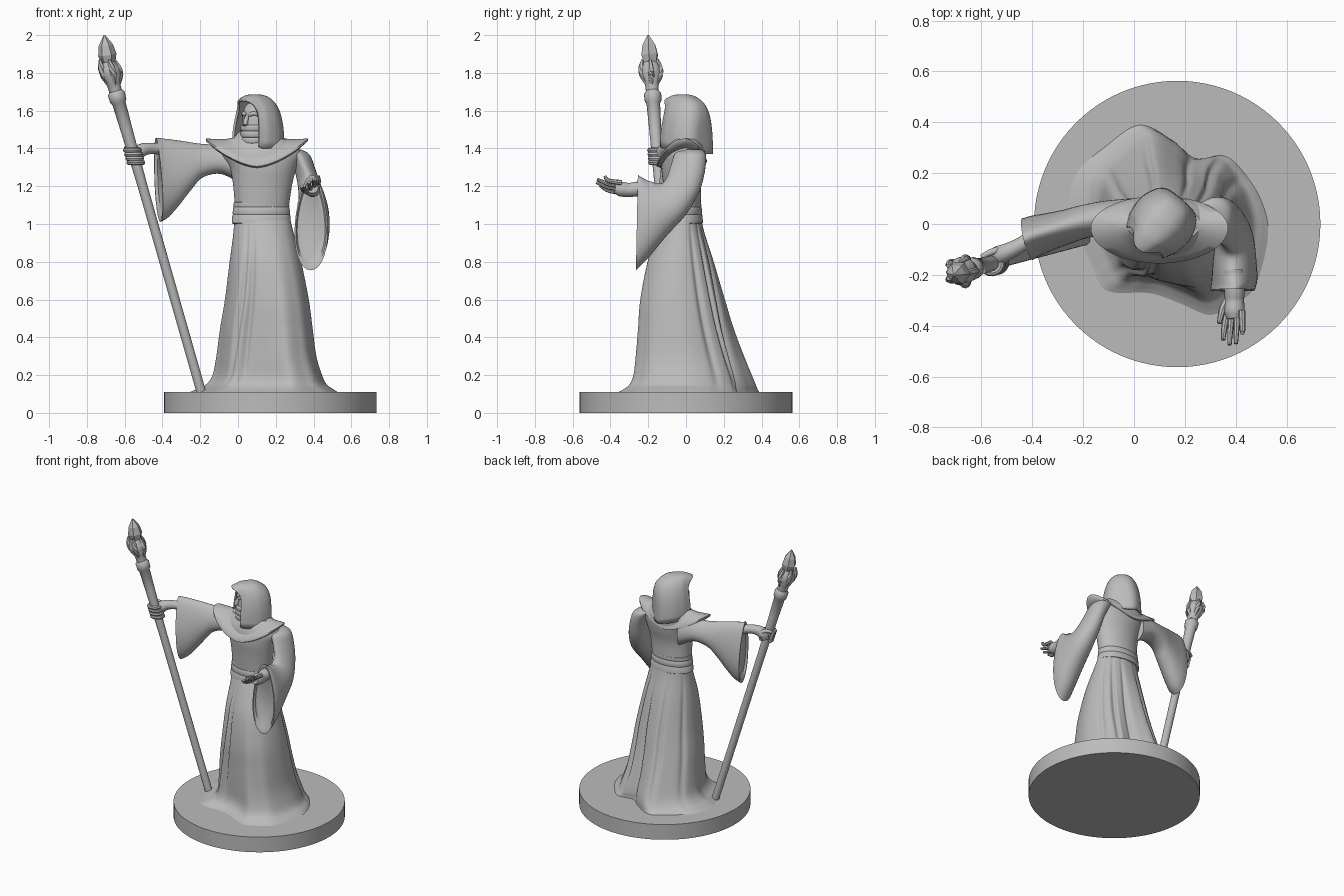
import bpy, bmesh, math
from mathutils import Vector as V

cube = bpy.data.objects.get("Cube")
if cube:
    bpy.data.objects.remove(cube)

stone = bpy.data.materials.new("stone_grey")
stone.use_nodes = True
GREY = (0.5, 0.5, 0.5, 1)
stone.diffuse_color = GREY
stone.node_tree.nodes["Principled BSDF"].inputs["Base Color"].default_value = GREY


def finish(name, bm, angle=40):
    bmesh.ops.recalc_face_normals(bm, faces=bm.faces)
    me = bpy.data.meshes.new(name)
    bm.to_mesh(me)
    bm.free()
    me.materials.append(stone)
    me.polygons.foreach_set("use_smooth", [True] * len(me.polygons))
    me.set_sharp_from_angle(angle=math.radians(angle))
    ob = bpy.data.objects.new(name, me)
    bpy.context.collection.objects.link(ob)
    return ob


def loft(name, rings, caps=(True, True), closed=True, angle=40):
    bm = bmesh.new()
    rows = [[bm.verts.new(p) for p in r] for r in rings]
    n = len(rows[0])
    for a, b in zip(rows, rows[1:]):
        for i in range(n if closed else n - 1):
            j = (i + 1) % n
            bm.faces.new((a[i], a[j], b[j], b[i]))
    for cap, row in zip(caps, (rows[0], rows[-1])):
        if cap:
            bm.faces.new(row)
    return finish(name, bm, angle)


def spline(pts, steps, loop=False):
    """Smooth curve through tuples of any length."""
    n, out = len(pts), []
    get = (lambda i: pts[i % n]) if loop else (lambda i: pts[max(0, min(n - 1, i))])
    for i in range(n if loop else n - 1):
        quad = [get(i + k) for k in (-1, 0, 1, 2)]
        for s in range(steps):
            t = s / steps
            out.append(tuple(
                b + t * ((c - a) + t * (2 * a - 5 * b + 4 * c - d + t * (3 * (b - c) + d - a))) / 2
                for a, b, c, d in zip(*quad)))
    return out if loop else out + [tuple(pts[-1])]


def circle(n):
    return [(math.cos(math.tau * i / n), math.sin(math.tau * i / n)) for i in range(n)]


def tube(name, pts, sides=10, steps=4, angle=40):
    """Round limb through (x, y, z, radius) points."""
    p = spline(pts, steps) if steps > 1 else pts
    rings = []
    for i, q in enumerate(p):
        d = V(p[min(i + 1, len(p) - 1)][:3]) - V(p[max(i - 1, 0)][:3])
        rot = d.to_track_quat('Z', 'Y')
        rings.append([V(q[:3]) + rot @ V((c * q[3], s * q[3], 0)) for c, s in circle(sides)])
    return loft(name, rings, angle=angle)


def body(name, rows, steps=4, n=48):
    """Oval rings from (z, x min, x max, y min, y max)."""
    rings = [[((a + b) / 2 + (b - a) / 2 * u, (c + d) / 2 + (d - c) / 2 * v, z) for u, v in circle(n)]
             for z, a, b, c, d in spline(rows, steps)]
    return loft(name, rings)


# Round base
bm = bmesh.new()
bmesh.ops.create_cone(bm, cap_ends=True, segments=96, radius1=0.563, radius2=0.563, depth=0.11)
bmesh.ops.translate(bm, verts=bm.verts, vec=(0.17, 0, 0.055))
finish("base", bm)

# Skirt: a wavy hem that settles into an oval waist, with pressed folds (angle, depth, drift)
hem = [(-.26, .06), (-.23, .2), (-.11, .31), (.02, .39), (.15, .33), (.24, .26), (.35, .27),
       (.42, .22), (.5, .1), (.53, -.04), (.48, -.24), (.4, -.31), (.3, -.355), (.18, -.31),
       (.06, -.27), (-.11, -.26), (-.17, -.16), (-.22, -.04)]
unit = [V(((x - .135) / .395, (y - .018) / .372)) for x, y in spline(hem, 12, True)]
skirt = [(.108, -.26, .53, -.36, .39), (.125, -.22, .505, -.33, .38), (.15, -.17, .47, -.3, .37),
         (.2, -.135, .445, -.28, .35), (.3, -.115, .415, -.27, .31), (.45, -.095, .395, -.26, .255),
         (.6, -.07, .375, -.25, .21), (.8, -.045, .335, -.21, .15), (.95, -.025, .295, -.15, .1),
         (1.03, -.02, .275, -.115, .08)]
folds = [(-122, .1, -14), (-109, .09, -12), (25, .07, 0), (48, .1, 0), (72, .08, 0),
         (112, .06, 0), (150, .05, 0)]
rings = []
for z, a, b, c, d in spline(skirt, 6):
    h = min(1, max(0, (1.03 - z) / .92))
    press = max(0, math.sin(math.pi * h)) ** .7
    ring = []
    for u in unit:
        ang = math.degrees(math.atan2(u.y, u.x))
        r = 1 + (u.length - 1) * h
        r -= press * sum(k * math.exp(-((ang - f - g * h) / 4.2) ** 2) for f, k, g in folds)
        p = u.normalized() * r
        ring.append(((a + b) / 2 + (b - a) / 2 * p.x, (c + d) / 2 + (d - c) / 2 * p.y, z))
    rings.append(ring)
loft("robe_skirt", rings, angle=70)

# Torso and layered sash
body("robe_torso", [(1.06, -.015, .265, -.11, .08), (1.2, -.025, .285, -.12, .08),
                    (1.3, -.045, .31, -.13, .1), (1.38, -.09, .335, -.12, .105),
                    (1.45, -.03, .26, -.08, .08)])
sash = [(z, -.033 + k, .28 - k, -.122 + k, .09 - k) for z, k in
        ((1, .008), (1.005, 0), (1.045, .003), (1.05, .006), (1.055, .004), (1.085, .007),
         (1.09, .01), (1.095, .008), (1.115, .011), (1.12, .018))]
body("sash", sash, 1)

# Shoulder mantle: low at front and back, lifted over the shoulders
rings = []
for k, lift in ((.86, -.025), (1, 0), (1, .012), (.85, .02), (.65, .03), (.45, .05), (.38, .08)):
    ring = []
    for c, s in circle(64):
        edge = 1.315 + .125 * abs(c) ** 1.6 + .01 * s
        flat = max(0, (1 - k) / .62)
        z = edge + (1.40 + .02 * s - edge) * flat + lift
        ring.append((.1 + .27 * k * c, -.015 + (.14 if s < 0 else .125) * k * s, z))
    rings.append(ring)
loft("mantle", rings, angle=60)

# Head, nose and brow, turned to one side
TURN = math.radians(41)
F, S = V((-math.sin(TURN), -math.cos(TURN), 0)), V((-math.cos(TURN), math.sin(TURN), 0))
C = V((.105, 0, 0))


def face(u, s, z):
    return C + F * u + S * s + V((0, 0, z))


def stack(name, rows, n=24):
    """Rings around the head from (z, forward, half depth, half width)."""
    loft(name, [[face(u + d * c, w * s, z) for c, s in circle(n)]
                for z, u, d, w in spline(rows, 3)])


stack("head", [(1.40, 0, .06, .05), (1.44, .01, .07, .06), (1.5, .01, .08, .072),
               (1.56, .005, .082, .074), (1.62, 0, .07, .068), (1.655, 0, .03, .03)])
for z in (1.425, 1.458, 1.491):
    stack("face_wrap", [(z, .015, .08, .07), (z + .005, .015, .088, .076),
                        (z + .028, .015, .089, .077), (z + .034, .015, .08, .07)])
tube("nose", [(*face(.08, 0, 1.58), .008), (*face(.098, 0, 1.545), .013), (*face(.1, 0, 1.515), .013)])
for side in (-1, 1):
    tube("brow", [(*face(.084, .01 * side, 1.575), .009), (*face(.074, .035 * side, 1.585), .011),
                  (*face(.05, .06 * side, 1.575), .007)])

# Hood: arches swept from the nape to a beaked brim
arches = [(-.122, .03, 1.37, 1.54), (-.116, .07, 1.37, 1.59), (-.09, .1, 1.38, 1.64),
          (-.03, .122, 1.39, 1.675), (.03, .116, 1.40, 1.68), (.06, .1, 1.40, 1.668),
          (.076, .09, 1.41, 1.655)]
rings = []
for u, w, z0, z1 in spline(arches, 4):
    ring = []
    for i in range(33):
        a = math.pi * i / 32
        c, s = math.cos(a), math.sin(a)
        tip = max(0, u / .076) * (.055 * s ** 8 + .02 * c ** 4)
        ring.append(face(u + tip, w * math.copysign(abs(c) ** .75, c), z0 + (z1 - z0) * abs(s) ** .85))
    rings.append(ring)
hood = loft("hood", rings, (True, False), False, 60)
shell = hood.modifiers.new("thickness", 'SOLIDIFY')
shell.thickness, shell.offset = .012, 0


# Hanging sleeves: (upper point, lower point, half width), with shallow recessed cuffs
def sleeve(name, rows, side, back):
    flat = spline(rows, 5)
    rings = []
    for q, k, push in [(q, 1, 0) for q in flat] + [(flat[-1], .92, 0), (flat[-1], .84, 1)]:
        top, low = V(q[:3]), V(q[3:6])
        rings.append([(top + low) / 2 + (top - low) / 2 * c * k
                      + V(side) * q[6] * s * k * (1 - .22 * c) + V(back) * push
                      for c, s in circle(32)])
    loft(name, rings, angle=50)


sleeve("right_sleeve", [(.02, .03, 1.42, .02, .03, 1.21, .07), (-.1, .025, 1.42, -.09, .025, 1.265, .065),
                        (-.2, .01, 1.425, -.19, .01, 1.245, .062), (-.28, -.01, 1.437, -.25, -.01, 1.18, .064),
                        (-.35, -.03, 1.447, -.32, -.03, 1.09, .07), (-.4, -.045, 1.453, -.37, -.045, 1.035, .076),
                        (-.435, -.06, 1.457, -.41, -.06, 1.01, .08)], (-.25, 1, 0), (.015, 0, 0))
sleeve("left_sleeve", [(.28, -.03, 1.395, .28, .08, 1.395, .05), (.32, -.06, 1.37, .32, .105, 1.365, .058),
                       (.35, -.08, 1.31, .355, .1, 1.28, .055), (.375, -.1, 1.25, .38, .07, 1.17, .06),
                       (.385, -.13, 1.215, .4, 0, 1.05, .072), (.39, -.19, 1.225, .4, -.1, .94, .083),
                       (.395, -.24, 1.25, .395, -.2, .82, .088), (.39, -.255, 1.26, .385, -.265, .755, .086)],
       (1, 0, 0), (0, .015, 0))


# Staff with collar, claws and a faceted crystal
def axis(z):
    return V((-.2 - .285 * (z - .13), -.06 - .075 * (z - .13), z))


tube("staff", [(*axis(z), r) for z, r in ((.1, .025), (1.2, .026), (1.5, .032), (1.64, .036), (1.65, .044),
               (1.69, .046), (1.705, .034), (1.74, .036), (1.79, .056), (1.82, .055), (1.86, .035))], 20, 1)
for c, s in circle(5):
    tube("staff_claw", [(*(axis(z) + V((c * r, s * r, 0))), t) for z, r, t in
                        ((1.74, .025, .012), (1.79, .048, .018), (1.83, .05, .017), (1.87, .042, .007))], 6, 3)
tip = V((-.708, -.2, 2))
tube("staff_crystal", [(*axis(1.81).lerp(tip, t), r) for t, r in
                       ((0, .025), (.45, .049), (.72, .038), (1, .004))], 6, 1, 10)

# Right hand gripping the staff
tube("right_wrist", [(-.38, -.045, 1.395, .034), (-.45, -.085, 1.4, .03), (-.5, -.11, 1.395, .034),
                     (-.535, -.125, 1.37, .038), (-.545, -.125, 1.335, .024)], 14)
for i in range(4):
    z = 1.325 + .022 * i
    arc = [math.radians(30 - 46 * k) for k in range(6)]
    tube("right_finger", [(*(axis(z) + V((.038 * math.cos(a), .038 * math.sin(a), 0))), .0135) for a in arc], 8, 2)
tube("right_thumb", [(-.52, -.1, 1.385, .016), (-.56, -.11, 1.405, .013), (-.6, -.13, 1.4, .01)])

# Left hand held out, palm tilted up and inward
tube("left_wrist", [(.39, -.18, 1.185, .042), (.395, -.26, 1.185, .04), (.395, -.3, 1.18, .038),
                    (.395, -.345, 1.185, .04), (.395, -.375, 1.19, .028)], 14)
for i in range(4):
    x, z, reach = .367 + .019 * i, 1.168 + .017 * i, (.455, .475, .47, .43)[i]
    tube("left_finger", [(x, -.34, z, .014), (x + .005 * i - .012, -.41, z + .01, .012),
                         (x + .006 * i - .016, -reach, z + .035, .008)], 8)
tube("left_thumb", [(.375, -.29, 1.175, .019), (.35, -.33, 1.18, .015), (.335, -.39, 1.2, .009)], 8)
